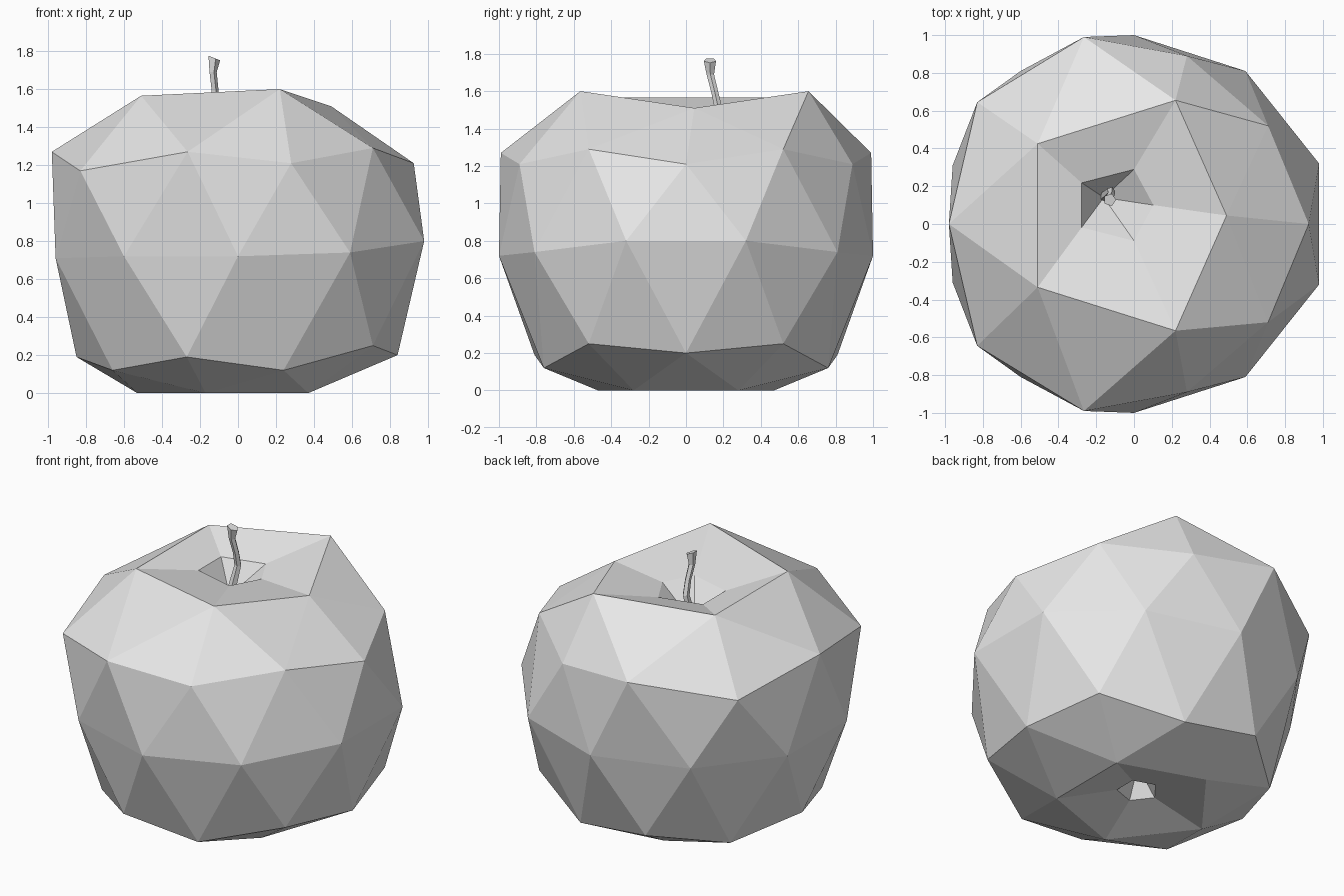
import bpy
import bmesh
import math
from mathutils import Vector

default_cube = bpy.data.objects.get("Cube")
if default_cube:
    bpy.data.objects.remove(default_cube, do_unlink=True)

grey = bpy.data.materials.new("light_grey")
grey.use_nodes = True
grey.diffuse_color = (0.8, 0.8, 0.8, 1)
grey.node_tree.nodes["Principled BSDF"].inputs["Base Color"].default_value = grey.diffuse_color


def make_object(name, bm):
    bmesh.ops.recalc_face_normals(bm, faces=bm.faces[:])
    mesh = bpy.data.meshes.new(name)
    bm.to_mesh(mesh)
    bm.free()
    mesh.materials.append(grey)
    obj = bpy.data.objects.new(name, mesh)
    bpy.context.collection.objects.link(obj)


def group_by(verts, axis):
    """Sort vertices into groups that share a coordinate on one axis."""
    groups = {}
    for v in verts:
        groups.setdefault(round(v.co[axis], 1), []).append(v)
    return [groups[key] for key in sorted(groups)]


def make_pit(bm, pole, centre, spread, floor):
    """Replace a pole by a dished ring with a deeper pit inside it."""
    ring = list({e.other_vert(pole) for e in pole.link_edges})
    middle = sum((v.co for v in ring), Vector()) / len(ring)
    ring.sort(key=lambda v: math.atan2(v.co.y - middle.y, v.co.x - middle.x))
    bmesh.ops.delete(bm, geom=[pole], context='VERTS')
    lid = bm.faces.new(ring)
    inner = bmesh.ops.extrude_discrete_faces(bm, faces=[lid])["faces"][0]
    for v in inner.verts:
        offset = v.co - middle
        v.co = Vector(centre) + Vector((offset.x * spread[0], offset.y * spread[1], 0))
    tip = bmesh.ops.poke(bm, faces=[inner])["verts"][0]
    tip.co = floor


# Fruit body: an icosphere whose rings are reshaped, each mirrored in y.
# Rings run from bottom to top; points (x, half width, z) run from -x to +x.
RINGS = [
    [(-.53, 0, 0), (-.17, .47, 0), (.37, .28, 0)],
    [(-.66, .48, .12), (.24, .76, .12), (.84, 0, .2)],
    [(-.85, 0, .19), (-.27, .81, .19), (.71, .52, .25)],
    [(-.96, .31, .71), (-.6, .81, .72), (0, 1, .72), (.59, .81, .74), (.98, .32, .8)],
    [(-.83, .645, 1.17), (.28, .89, 1.21), (.925, 0, 1.21)],
    [(-.98, 0, 1.27), (-.265, .99, 1.27), (.71, .52, 1.29)],
    [(-.51, .38, 1.565), (.22, .61, 1.6), (.49, 0, 1.51)],
]
bm = bmesh.new()
bmesh.ops.create_icosphere(bm, subdivisions=2, radius=1)
(bottom_pole,), *bands, (top_pole,) = group_by(bm.verts, 2)
for band, ring in zip(bands, RINGS):
    for column, (x, half, z) in zip(group_by(band, 0), ring):
        for v in column:
            v.co = (x, math.copysign(half, v.co.y), z)

# The top rim sits slightly towards the back
for v in bands[-1]:
    v.co.y += 0.045

make_pit(bm, top_pole, (-.09, .1, 1.495), (.38, .31), (-.16, .14, 1.3))
make_pit(bm, bottom_pole, (-.03, 0, .08), (.26, .26), (-.03, 0, .25))
make_object("fruit_body", bm)

# Stem: a bent five-sided stalk, flared at its slanted cut end
PATH = [(-.16, .14, 1.28, .03), (-.122, .175, 1.5, .022), (-.122, .155, 1.59, .02),
        (-.133, .13, 1.69, .021), (-.128, .128, 1.765, .034)]
SIDES = 5
bm = bmesh.new()
loops = []
for x, y, z, radius in PATH:
    slant = 0.4 if z == PATH[-1][2] else 0
    loop = []
    for i in range(SIDES):
        angle = math.tau * i / SIDES
        dx, dy = radius * math.cos(angle), radius * math.sin(angle)
        loop.append(bm.verts.new((x + dx, y + dy, z - slant * dx)))
    loops.append(loop)
for low, high in zip(loops, loops[1:]):
    for i in range(SIDES):
        j = (i + 1) % SIDES
        bm.faces.new((low[i], low[j], high[j], high[i]))
bm.faces.new(loops[0][::-1])
bm.faces.new(loops[-1])
make_object("stem", bm)
